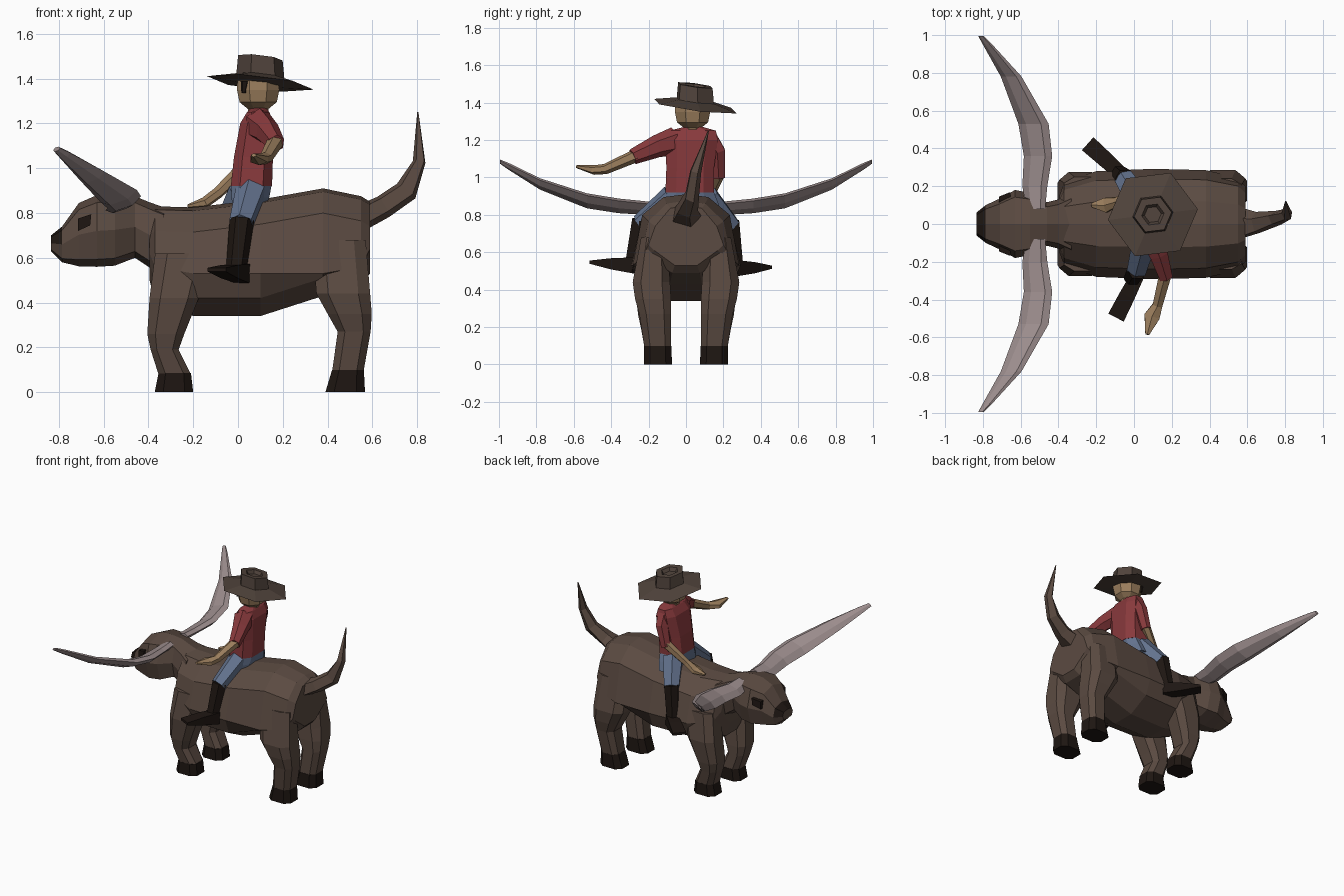
import bpy, bmesh
from math import cos, sin, pi
from mathutils import Vector

if "Cube" in bpy.data.objects:
    bpy.data.objects.remove(bpy.data.objects["Cube"])


def material(name, r, g, b):
    m = bpy.data.materials.new(name)
    m.diffuse_color = (r, g, b, 1)
    m.use_nodes = True
    m.node_tree.nodes["Principled BSDF"].inputs["Base Color"].default_value = m.diffuse_color
    return m


HIDE = material("hide", .105, .07, .054)
HORN = material("horn", .33, .265, .265)
DARK = material("dark", .013, .008, .006)
RED = material("shirt", .25, .042, .046)
BLUE = material("denim", .125, .17, .27)
SKIN = material("skin", .33, .21, .11)
FELT = material("felt", .08, .056, .044)


def loft(name, rings, mat):
    """Skin a list of equal-length point rings and cap both ends."""
    bm = bmesh.new()
    vs = [[bm.verts.new(p) for p in ring] for ring in rings]
    n = len(vs[0])
    for a, b in zip(vs, vs[1:]):
        for i in range(n):
            j = (i + 1) % n
            bm.faces.new((a[i], a[j], b[j], b[i]))
    bm.faces.new(vs[0])
    bm.faces.new(vs[-1])
    bmesh.ops.recalc_face_normals(bm, faces=bm.faces)
    me = bpy.data.meshes.new(name)
    bm.to_mesh(me)
    bm.free()
    me.materials.append(mat)
    ob = bpy.data.objects.new(name, me)
    bpy.context.collection.objects.link(ob)
    return ob


def box_ring(z, x0, x1, y0, y1, s=1, c=.22):
    """Chamfered rectangle at height z, mirrored in y by s."""
    dx, dy = (x1 - x0) * c, (y1 - y0) * c
    pts = [(x0 + dx, y0), (x1 - dx, y0), (x1, y0 + dy), (x1, y1 - dy),
           (x1 - dx, y1), (x0 + dx, y1), (x0, y1 - dy), (x0, y0 + dy)]
    return [(x, y * s, z) for x, y in pts]


def tube(name, path, mat, n=6, ref=(0, 0, 1)):
    """Path entries are (point, side radius, up radius)."""
    P = [Vector(p[0]) for p in path]
    rings = []
    for i, (_, a, b) in enumerate(path):
        t = (P[min(i + 1, len(P) - 1)] - P[max(i - 1, 0)]).normalized()
        side = t.cross(Vector(ref)).normalized()
        up = side.cross(t)
        rings.append([P[i] + side * a * cos(2 * pi * (k + .5) / n)
                      + up * b * sin(2 * pi * (k + .5) / n) for k in range(n)])
    return loft(name, rings, mat)


# bull trunk: x, half width, top, widest height, bottom
def trunk_ring(x, w, zt, zm, zb):
    half = [(.42 * w, zt - .015), (.82 * w, zt - .11), (w, zm),
            (.85 * w, zb + .08), (.3 * w, zb)]
    pts = [(0, zt)] + half + [(-y, z) for y, z in half[::-1]]
    return [(x, y, z) for y, z in pts]


loft("bull_trunk", [trunk_ring(*r) for r in (
    (-.395, .15, .81, .62, .50), (-.37, .22, .83, .56, .40),
    (-.2, .28, .825, .53, .34), (.1, .292, .86, .53, .34),
    (.38, .285, .91, .53, .43), (.55, .245, .875, .56, .49),
    (.59, .20, .85, .64, .53))], HIDE)


# bull neck and head: x, half width, bottom, top
def head_ring(x, w, zb, zt):
    zc, h = (zb + zt) / 2, (zt - zb) / 2
    r = []
    for k in range(8):
        a = k * pi / 4
        f = 1.12 if k % 2 else 1
        r.append((x, w * f * sin(a), zc + h * f * cos(a)))
    return r


head = loft("bull_head", [head_ring(*r) for r in (
    (-.835, .06, .63, .70), (-.785, .10, .58, .74), (-.71, .135, .562, .845),
    (-.63, .18, .56, .88), (-.55, .165, .565, .885), (-.46, .115, .60, .875),
    (-.40, .13, .56, .85), (-.33, .17, .5, .825))], HIDE)
head.data.materials.append(DARK)
for p in head.data.polygons:  # dark nose
    if p.center.x < -.8 and p.center.z > .68:
        p.material_index = 1

for s, side in ((-1, "near"), (1, "far")):
    # bull eyes
    loft(side + "_bull_eye", [[(-.715, s * y0, .72), (-.66, s * (y0 + .022), .745),
                               (-.655, s * (y0 + .022), .795), (-.715, s * y0, .775)]
                              for y0 in (.11, .145)], DARK)
    # long flat horns
    rings = []
    for y, x, z, hx, hz in ((.08, -.52, .84, .05, .03), (.2, -.525, .835, .066, .028),
                            (.36, -.508, .848, .075, .03), (.53, -.532, .875, .08, .03),
                            (.78, -.65, .965, .055, .024), (.95, -.775, 1.06, .025, .016),
                            (.995, -.81, 1.085, .015, .01)):
        rings.append([(x + hx * cos(k * pi / 3), s * y,
                       z + hz * sin(k * pi / 3) + .35 * hx * cos(k * pi / 3))
                      for k in range(6)])
    loft(side + "_horn", rings, HORN)
    # bull legs and hooves: z, x0, x1, y0, y1
    loft(side + "_front_leg", [box_ring(*r, s) for r in (
        (.62, -.37, -.12, .10, .25), (.42, -.395, -.175, .09, .275),
        (.26, -.405, -.24, .08, .255), (.19, -.39, -.265, .08, .24),
        (.08, -.355, -.21, .08, .22))], HIDE)
    loft(side + "_front_hoof", [box_ring(*r, s) for r in (
        (.085, -.355, -.21, .078, .222), (0, -.372, -.2, .075, .225))], DARK)
    loft(side + "_rear_leg", [box_ring(*r, s) for r in (
        (.68, .33, .57, .10, .24), (.44, .35, .59, .085, .285),
        (.35, .40, .597, .08, .272), (.27, .445, .592, .08, .25),
        (.09, .42, .56, .08, .222))], HIDE)
    loft(side + "_rear_hoof", [box_ring(*r, s) for r in (
        (.1, .42, .562, .078, .224), (0, .39, .567, .075, .225))], DARK)

# raised tail
tube("tail", [((.56, 0, .785), .09, .06), ((.65, .005, .83), .06, .055),
              ((.752, .03, .90), .04, .055), ((.81, .05, 1.03), .032, .03),
              ((.803, .12, 1.25), .003, .003)], HIDE, 5, (-1, 0, .6))

# rider torso
loft("rider_shirt", [box_ring(*r) for r in (
    (.92, -.032, .152, -.11, .15), (1.05, -.018, .156, -.105, .15),
    (1.2, .01, .16, -.11, .17), (1.25, .04, .14, -.09, .16),
    (1.27, .06, .125, -.01, .09))], RED)
loft("rider_hips", [box_ring(*r) for r in (
    (.81, -.02, .12, -.16, .19), (.87, -.03, .14, -.13, .17),
    (.925, -.03, .15, -.108, .148))], BLUE)

# rider legs: hip, knee, ankle, heel, toe
for side, hip, knee, ankle, heel, toe in (
        ("near", (.06, -.07, .89), (.015, -.245, .75), (-.01, -.29, .53),
         (.02, -.27, .53), (-.095, -.495, .547)),
        ("far", (.03, .11, .89), (-.05, .24, .74), (-.08, .27, .52),
         (-.05, .25, .515), (-.245, .425, .52))):
    tube(side + "_thigh", [(hip, .075, .075), (knee, .058, .055)], BLUE, 6)
    k, a = Vector(knee), Vector(ankle)
    tube(side + "_boot_shaft", [(k + (k - a) * .1, .055, .055), (a, .042, .045)],
         DARK, 6, (1, 0, 0))
    h, t = Vector(heel), Vector(toe)
    tube(side + "_boot_foot", [(h, .05, .06), (h.lerp(t, .5), .06, .042),
                               (t, .065, .012)], DARK, 4)

# rider arms
tube("near_sleeve", [((.09, -.06, 1.195), .07, .075), ((.13, -.16, 1.165), .055, .06),
                     ((.17, -.285, 1.11), .04, .042)], RED, 6)
tube("near_forearm", [((.168, -.26, 1.12), .038, .036), ((.125, -.43, 1.045), .03, .028),
                      ((.095, -.49, 1.04), .048, .026), ((.07, -.585, 1.058), .012, .008)],
     SKIN, 6)
tube("far_sleeve", [((.09, .12, 1.21), .055, .05), ((.08, .165, 1.14), .05, .045),
                    ((.04, .175, 1.0), .038, .036)], RED, 6, (1, 0, 0))
tube("far_forearm", [((.045, .175, 1.02), .034, .034), ((-.09, .12, .89), .026, .026),
                     ((-.15, .1, .845), .045, .025), ((-.225, .1, .83), .012, .008)],
     SKIN, 6)


# rider neck and head
def round_ring(r, z, n, x=.09, y=.035, turn=0.):
    return [(x + r * cos(2 * pi * k / n + turn), y + r * sin(2 * pi * k / n + turn), z)
            for k in range(n)]


loft("rider_head", [round_ring(*r, 8, turn=pi / 8) for r in (
    (.05, 1.22), (.05, 1.265), (.09, 1.295), (.102, 1.35), (.1, 1.41))], SKIN)
for side, y in (("near", -.03), ("far", .1)):
    loft(side + "_rider_eye", [box_ring(1.335, .015, .035, y - .014, y + .014),
                               box_ring(1.39, .012, .05, y - .024, y + .024)], DARK)


# tilted six-sided hat with a dented crown
def hat_ring(r, z):
    return [(x, y, h - .11 * (x - .09) - .13 * (y - .05))
            for x, y, h in round_ring(r, z, 6, .1, .05, .12)]


loft("hat", [hat_ring(*r) for r in (
    (.1, 1.372), (.24, 1.382), (.108, 1.412), (.1, 1.494), (.06, 1.494), (.045, 1.47))], FELT)
